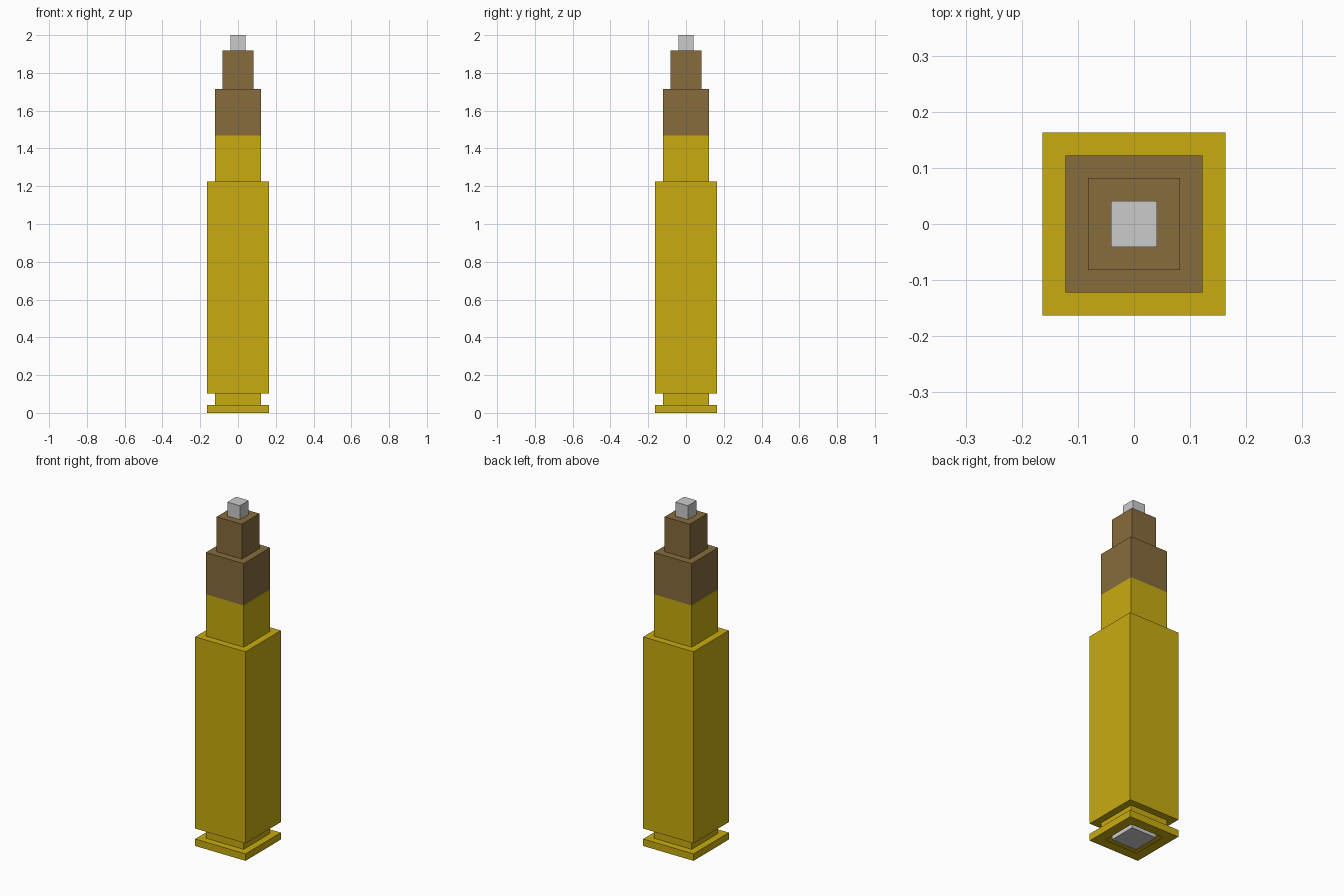
import bpy, bmesh

if "Cube" in bpy.data.objects:
    bpy.data.objects.remove(bpy.data.objects["Cube"])

U = 2 / 49  # block unit: the model is 49 units tall


def material(name, rgb):
    m = bpy.data.materials.new(name)
    m.diffuse_color = (*rgb, 1)
    m.use_nodes = True
    m.node_tree.nodes["Principled BSDF"].inputs["Base Color"].default_value = m.diffuse_color
    return m


brass = material("brass", (0.58, 0.41, 0.005))
copper = material("copper", (0.24, 0.15, 0.045))


def block(name, width, z0, z1, mat=None, hole=0):
    """Square block in units; hole opens a square window in the underside."""
    bm = bmesh.new()
    bmesh.ops.create_cube(bm, size=1)
    for v in bm.verts:
        v.co.x *= width * U
        v.co.y *= width * U
        v.co.z = (z1 if v.co.z > 0 else z0) * U
    if hole:
        bm.normal_update()
        bottom = min(bm.faces, key=lambda f: f.normal.z)
        bmesh.ops.inset_region(bm, faces=[bottom], thickness=(width - hole) / 2 * U)
        bmesh.ops.delete(bm, geom=[bottom], context='FACES_ONLY')
    mesh = bpy.data.meshes.new(name)
    bm.to_mesh(mesh)
    bm.free()
    if mat:
        mesh.materials.append(mat)
    ob = bpy.data.objects.new(name, mesh)
    bpy.context.collection.objects.link(ob)


# Brass case, from the rim up
block("rim", 8, 0, 1, brass, hole=4)
block("extractor_groove", 6, 1, 2.5, brass)
block("case_body", 8, 2.5, 30, brass)
block("case_neck", 6, 30, 36, brass)

# Copper bullet
block("bullet_base", 6, 36, 42, copper)
block("bullet_nose", 4, 42, 47, copper)

# Grey parts: tip and the primer flush in the rim
block("bullet_tip", 2, 47, 49)
block("primer", 4, 0, 0.9)
